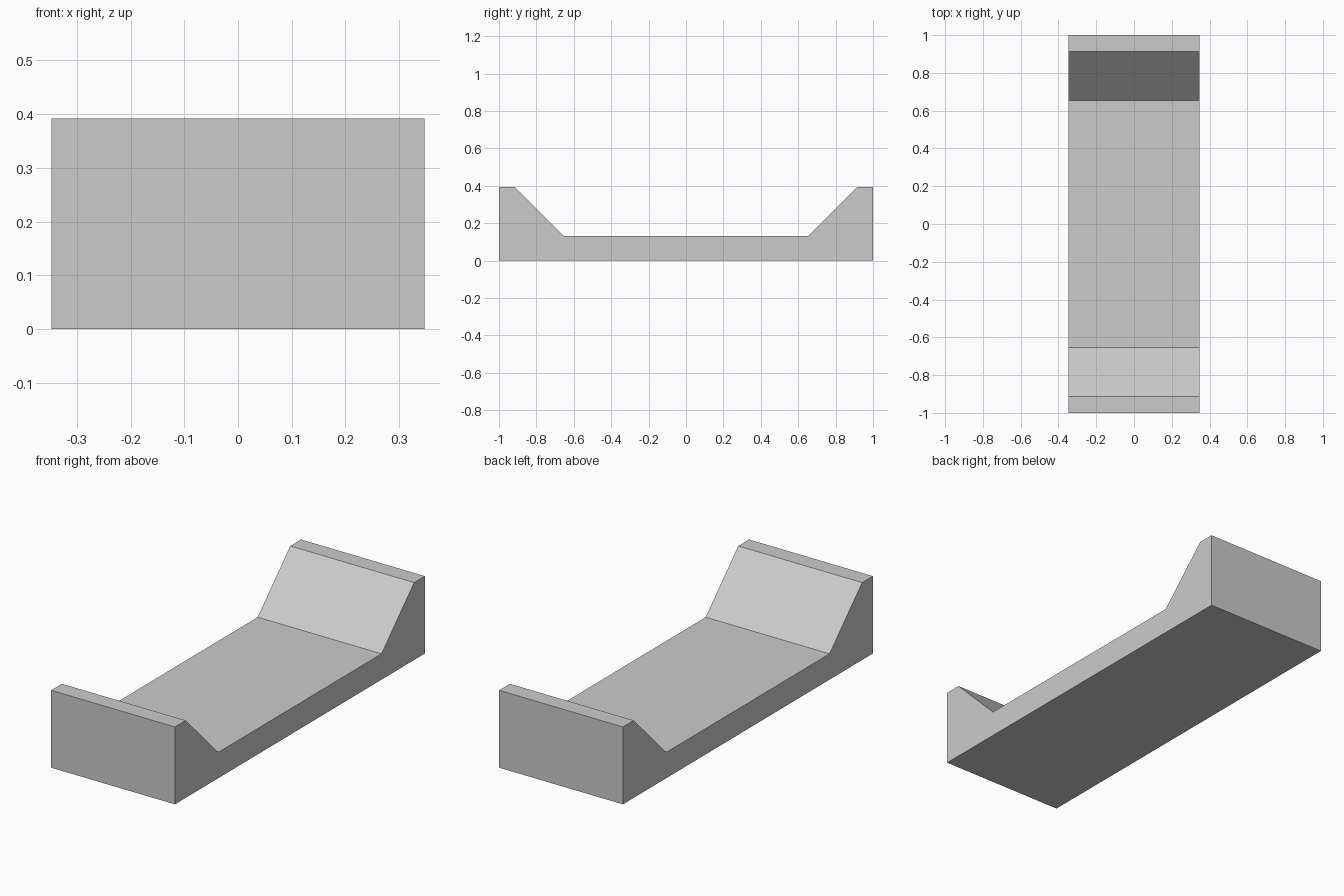
import bpy
import bmesh

if "Cube" in bpy.data.objects:
    bpy.data.objects.remove(bpy.data.objects["Cube"])

HALF_WIDTH = 0.347

# One plain grey for the whole model
grey = bpy.data.materials.new("light_grey")
grey.diffuse_color = (0.6, 0.6, 0.6, 1.0)
grey.use_nodes = True
grey.node_tree.nodes["Principled BSDF"].inputs["Base Color"].default_value = grey.diffuse_color

# Half of the side profile (y, z): end wall, narrow ledge, 45 degree ramp, floor
half = [(1.0, 0.0), (1.0, 0.392), (0.914, 0.392), (0.653, 0.131)]
profile = half + [(-y, z) for y, z in reversed(half)]

# Tray: the mirrored profile extruded across the width
bm = bmesh.new()
side = bm.faces.new([bm.verts.new((-HALF_WIDTH, y, z)) for y, z in profile])
result = bmesh.ops.extrude_face_region(bm, geom=[side], use_keep_orig=True)
moved = [v for v in result["geom"] if isinstance(v, bmesh.types.BMVert)]
bmesh.ops.translate(bm, vec=(2 * HALF_WIDTH, 0, 0), verts=moved)
bmesh.ops.recalc_face_normals(bm, faces=bm.faces)

mesh = bpy.data.meshes.new("ramped_tray")
bm.to_mesh(mesh)
bm.free()
mesh.materials.append(grey)
tray = bpy.data.objects.new("ramped_tray", mesh)
bpy.context.collection.objects.link(tray)
